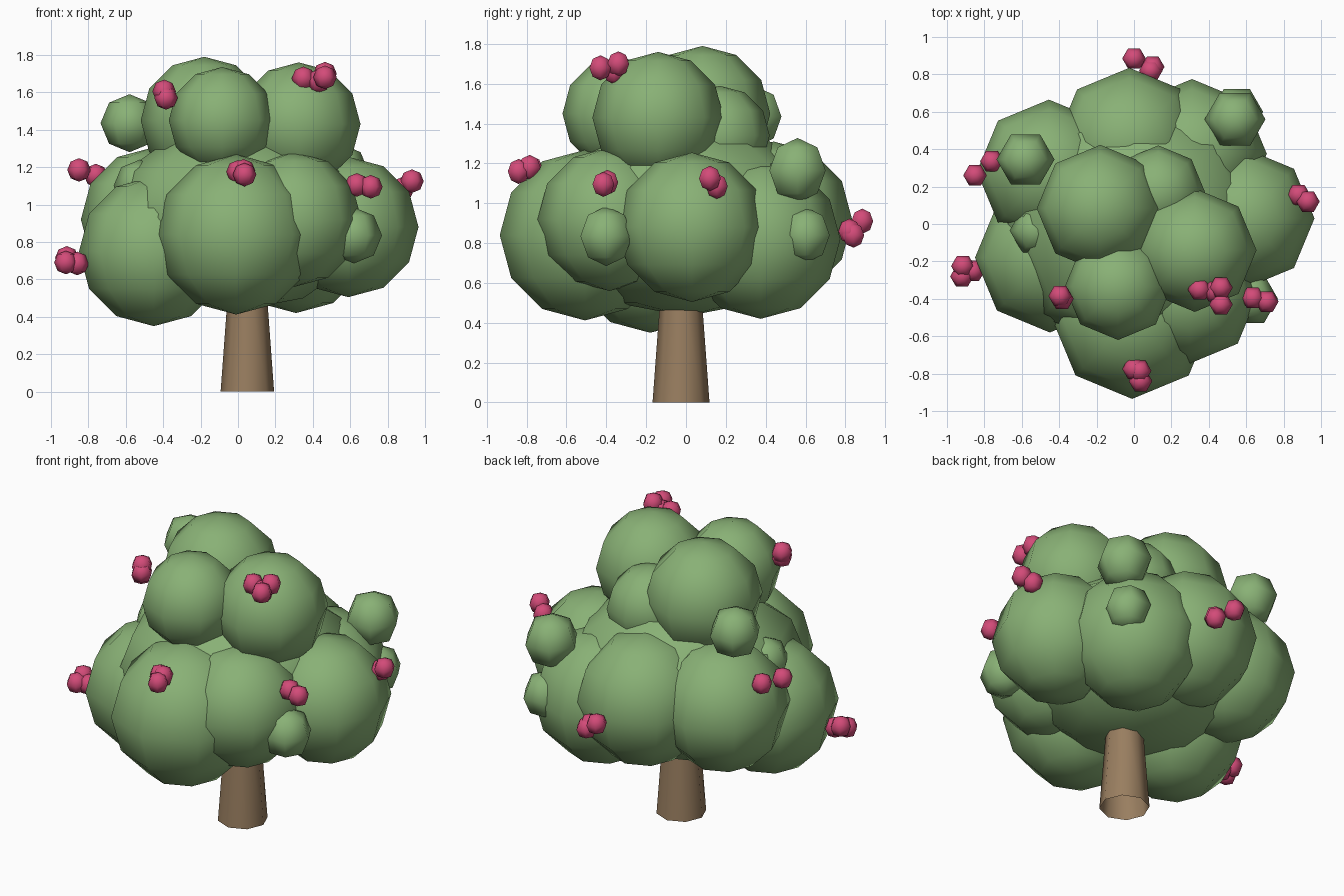
import bpy, bmesh, math
from mathutils import Matrix

cube = bpy.data.objects.get("Cube")
if cube:
    bpy.data.objects.remove(cube, do_unlink=True)


def material(name, rgb):
    mat = bpy.data.materials.new(name)
    mat.use_nodes = True
    mat.diffuse_color = (*rgb, 1)
    mat.node_tree.nodes["Principled BSDF"].inputs["Base Color"].default_value = (*rgb, 1)
    return mat


leaf_green = material("leaf green", (0.25, 0.44, 0.18))
bark_brown = material("bark brown", (0.32, 0.21, 0.117))
blossom_pink = material("blossom pink", (0.65, 0.07, 0.19))


def finish(bm, name, mat):
    mesh = bpy.data.meshes.new(name)
    for face in bm.faces:
        face.smooth = True
    bm.to_mesh(mesh)
    bm.free()
    mesh.materials.append(mat)
    bpy.context.collection.objects.link(bpy.data.objects.new(name, mesh))


def balls(name, items, segments, rings, mat, height=1):
    """One object holding low-poly balls given as (x, y, z, radius)."""
    bm = bmesh.new()
    shape = Matrix.Diagonal((1, 1, height, 1)) @ Matrix.Rotation(math.pi / 2, 4, "Z")
    for x, y, z, r in items:
        bmesh.ops.create_uvsphere(bm, u_segments=segments, v_segments=rings,
                                  radius=r, matrix=Matrix.Translation((x, y, z)) @ shape)
    finish(bm, name, mat)


# Tapered trunk, open underneath
bm = bmesh.new()
bmesh.ops.create_cone(bm, cap_ends=False, segments=8, radius1=0.143, radius2=0.095,
                      depth=0.65, matrix=Matrix.Translation((0.05, -0.025, 0.325)))
finish(bm, "trunk", bark_brown)

# Wide, slightly flattened core of the crown
balls("foliage_core", [(0, 0, 0.93, 0.7)], 8, 6, leaf_green, height=0.71)

# Large foliage masses
foliage = {
    "foliage_front": (-0.01, -0.507, 0.84, 0.428),
    "foliage_front_right": (-0.45, -0.18, 0.75, 0.4),
    "foliage_front_left": (0.3, -0.385, 0.92, 0.36),
    "foliage_left": (0.59, 0.03, 0.88, 0.375),
    "foliage_back_left": (0.31, 0.375, 0.82, 0.4),
    "foliage_back": (-0.025, 0.44, 0.915, 0.395),
    "foliage_back_right": (-0.455, 0.28, 0.92, 0.385),
    "foliage_top": (-0.18, 0.083, 1.45, 0.34),
    "foliage_top_front": (-0.085, -0.335, 1.45, 0.285),
    "foliage_top_left": (0.325, -0.14, 1.43, 0.33),
    "foliage_top_back": (0.13, 0.17, 1.34, 0.25),
}
for name, ball in foliage.items():
    balls(name, [ball], 8, 6, leaf_green)

# Small leaf tufts
tufts = [
    (-0.58, 0.345, 1.435, 0.155),
    (0.54, 0.56, 1.165, 0.163),
    (0.62, -0.4, 0.835, 0.15),
    (0.55, 0.6, 0.84, 0.14),
    (-0.525, -0.035, 1.1, 0.14),
]
for i, ball in enumerate(tufts):
    balls(f"leaf_tuft_{i + 1}", [ball], 6, 4, leaf_green)

# Blossom clusters
clusters = [
    [(-0.915, -0.225, 0.715), (-0.92, -0.28, 0.69), (-0.86, -0.25, 0.685)],
    [(-0.85, 0.26, 1.185), (-0.76, 0.335, 1.155)],
    [(-0.395, -0.385, 1.605), (-0.385, -0.4, 1.57)],
    [(0.35, -0.35, 1.675), (0.465, -0.34, 1.7), (0.465, -0.43, 1.68), (0.43, -0.36, 1.66)],
    [(0, -0.775, 1.175), (0.035, -0.84, 1.16), (0.03, -0.785, 1.18)],
    [(0.635, -0.395, 1.105), (0.71, -0.415, 1.095)],
    [(0.93, 0.12, 1.125), (0.88, 0.155, 1.085)],
    [(0, 0.885, 0.91), (0.1, 0.84, 0.84), (0.09, 0.82, 0.86)],
]
for i, cluster in enumerate(clusters):
    balls(f"blossom_cluster_{i + 1}", [(*p, 0.063) for p in cluster], 6, 4, blossom_pink)
